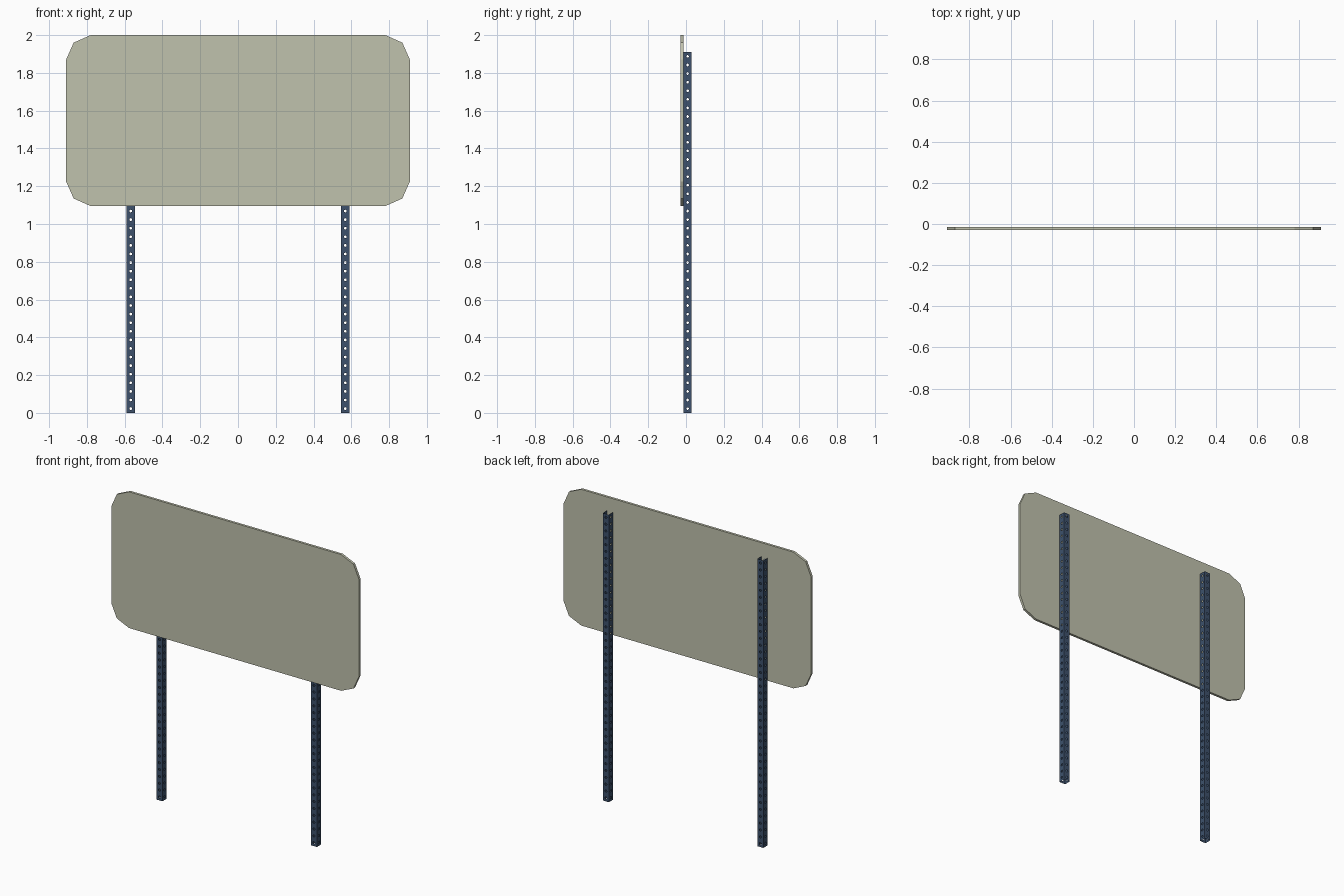
import bpy, bmesh, math
from mathutils import Vector

if "Cube" in bpy.data.objects:
    bpy.data.objects.remove(bpy.data.objects["Cube"])


def material(name, rgb):
    m = bpy.data.materials.new(name)
    m.diffuse_color = (*rgb, 1)
    m.use_nodes = True
    m.node_tree.nodes["Principled BSDF"].inputs["Base Color"].default_value = m.diffuse_color
    return m


def make_object(name, bm, mat):
    mesh = bpy.data.meshes.new(name)
    bm.to_mesh(mesh)
    bm.free()
    mesh.materials.append(mat)
    ob = bpy.data.objects.new(name, mesh)
    bpy.context.collection.objects.link(ob)
    return ob


panel_mat = material("pale olive grey", (0.53, 0.54, 0.42))
post_mat = material("dark slate blue", (0.047, 0.083, 0.15))

PANEL_FRONT, PANEL_BACK = -0.03, -0.0135
POST_W, POST_H, POST_X = 0.0435, 1.91, 0.568
HOLES, HOLE_R = 42, 0.0075

# sign panel: rectangle with two-step rounded corners, extruded
cz, hx, hz = 1.5475, 0.91, 0.4525
corner = [(hx, hz - 0.13), (hx - 0.04, hz - 0.04), (hx - 0.13, hz)]
outline = (corner + [(-x, z) for x, z in reversed(corner)]
           + [(-x, -z) for x, z in corner]
           + [(x, -z) for x, z in reversed(corner)])
bm = bmesh.new()
face = bm.faces.new([bm.verts.new((x, PANEL_FRONT, cz + z)) for x, z in outline])
ext = bmesh.ops.extrude_face_region(bm, geom=[face])
bmesh.ops.translate(bm, vec=(0, PANEL_BACK - PANEL_FRONT, 0),
                    verts=[g for g in ext["geom"] if isinstance(g, bmesh.types.BMVert)])
bmesh.ops.recalc_face_normals(bm, faces=bm.faces)
make_object("sign_panel", bm, panel_mat)


# posts: open thin square tubes, each wall a strip of cells with octagonal holes
def perforated_post(name, px):
    bm = bmesh.new()
    pitch, half = POST_H / HOLES, POST_W / 2
    centre = Vector((px, PANEL_BACK + half, 0))
    ring = [(1, 0), (1, 1), (0, 1), (-1, 1), (-1, 0), (-1, -1), (0, -1), (1, -1)]
    for side in range(4):
        a = side * math.pi / 2
        normal = Vector((math.cos(a), math.sin(a), 0))
        across = Vector((-math.sin(a), math.cos(a), 0))
        for i in range(HOLES):
            mid = centre + normal * half + Vector((0, 0, (i + 0.5) * pitch))
            outer, inner = [], []
            for k, (u, v) in enumerate(ring):
                t = k * math.pi / 4
                outer.append(bm.verts.new(mid + across * u * half
                                          + Vector((0, 0, v * pitch / 2))))
                inner.append(bm.verts.new(mid + across * HOLE_R * math.cos(t)
                                          + Vector((0, 0, HOLE_R * math.sin(t)))))
            for k in range(8):
                n = (k + 1) % 8
                bm.faces.new((inner[k], outer[k], outer[n], inner[n]))
    bmesh.ops.remove_doubles(bm, verts=bm.verts, dist=1e-4)
    make_object(name, bm, post_mat)


perforated_post("left_post", -POST_X)
perforated_post("right_post", POST_X)
